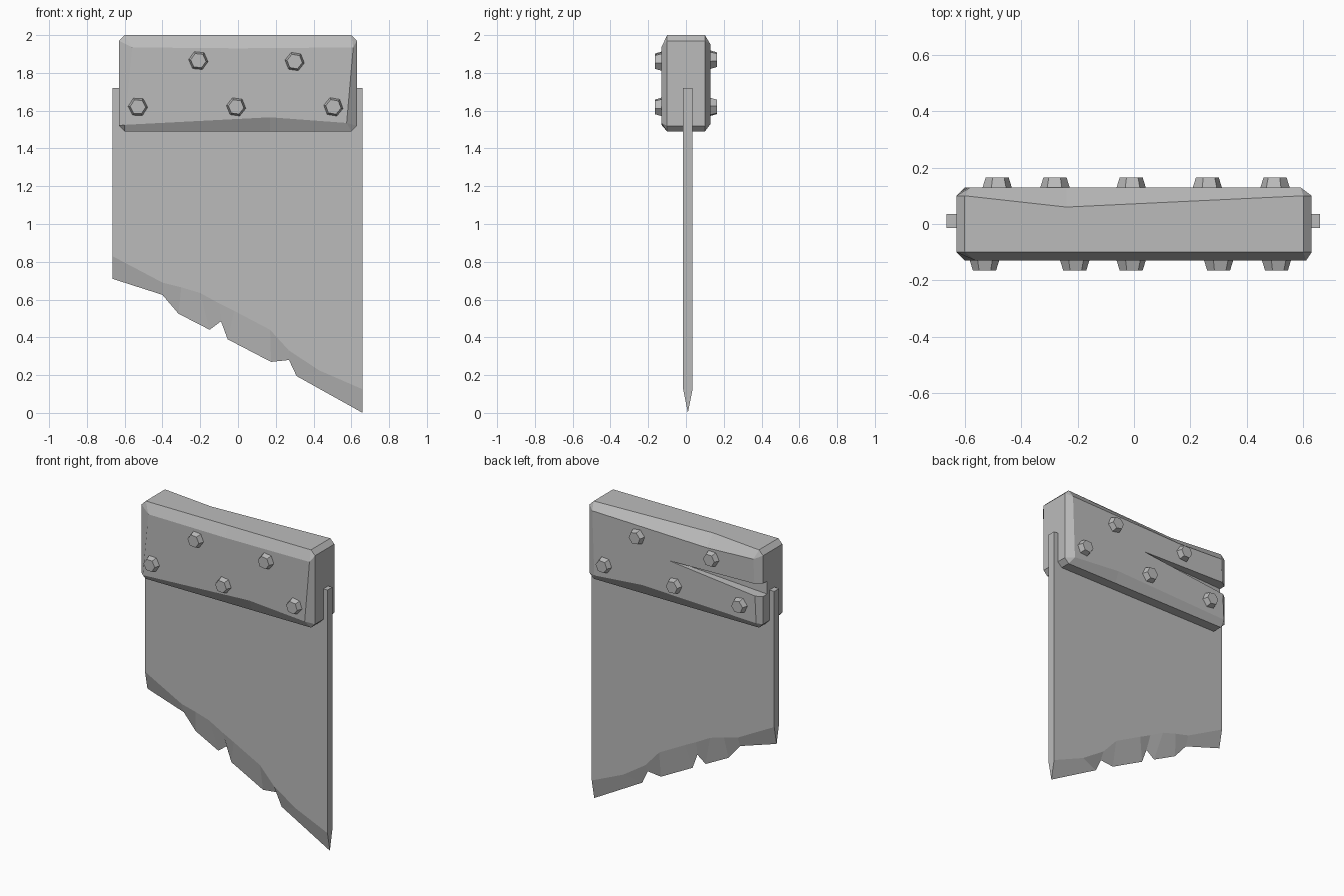
import bpy
import bmesh
import math
import random
from mathutils import Matrix, Vector

random.seed(4)
if "Cube" in bpy.data.objects:
    bpy.data.objects.remove(bpy.data.objects["Cube"])

grey = bpy.data.materials.new("plain_grey")
grey.use_nodes = True
grey.diffuse_color = (0.5, 0.5, 0.5, 1)
grey.node_tree.nodes["Principled BSDF"].inputs["Base Color"].default_value = (0.5, 0.5, 0.5, 1)


def finish(bm, name):
    bmesh.ops.remove_doubles(bm, verts=bm.verts[:], dist=0.0005)
    bmesh.ops.recalc_face_normals(bm, faces=bm.faces[:])
    mesh = bpy.data.meshes.new(name)
    bm.to_mesh(mesh)
    bm.free()
    mesh.materials.append(grey)
    obj = bpy.data.objects.new(name, mesh)
    bpy.context.collection.objects.link(obj)
    return obj


def loft(name, loops, closed=False):
    """Skin equal-length loops; either cap the ends or join last to first."""
    bm = bmesh.new()
    rings = [[bm.verts.new(p) for p in loop] for loop in loops]
    n = len(rings[0])
    pairs = list(zip(rings, rings[1:]))
    if closed:
        pairs.append((rings[-1], rings[0]))
    for a, b in pairs:
        for i in range(n - 1 if closed else n):
            j = (i + 1) % n
            bm.faces.new((a[i], a[j], b[j], b[i]))
    if closed:
        bm.faces.new([r[0] for r in rings])
        bm.faces.new([r[-1] for r in rings])
    else:
        bm.faces.new(rings[0])
        bm.faces.new(rings[-1])
    return finish(bm, name)


# Grip block: chamfered beam with uneven hewn edges
def outer(y, bottom_x, top_x, top_y):
    pts = [(-.60, 1.49), (bottom_x, 1.49), (.60, 1.49), (.63, 1.52), (.63, 1.97),
           (.60, 2), (top_x, 2), (-.60, 2), (-.63, 1.97), (-.63, 1.52)]
    return [(x, top_y if i == 6 else y, z) for i, (x, z) in enumerate(pts)]


def inner(y, bl, bm_, br, tr, tm, tl):
    return [(x, y, z) for x, z in (bl, bm_, br, br, tr, tr, tm, tl, tl, bl)]


block = loft("grip_block", [
    inner(-.13, (-.60, 1.525), (.17, 1.565), (.575, 1.535), (.61, 1.935), (0, 1.93), (-.56, 1.935)),
    outer(-.10, .17, 0, -.10),
    outer(.10, .23, -.24, .06),
    inner(.13, (-.60, 1.53), (.23, 1.56), (.575, 1.53), (.59, 1.95), (-.24, 1.93), (-.58, 1.945)),
])

# Split in the back of the block, widening towards one end
crack = loft("crack_cutter", [
    [(.03, y0, 1.772), (-.75, y1, 1.79), (-.75, y1, 1.69)]
    for y0, y1 in ((.11, .05), (.3, .3))])
crack.hide_render = True
cut = block.modifiers.new("crack", 'BOOLEAN')
cut.operation = 'DIFFERENCE'
cut.solver = 'EXACT'
cut.object = crack
bpy.context.view_layer.objects.active = block
bpy.ops.object.modifier_apply(modifier=cut.name)
bpy.data.objects.remove(crack)

# Blade: flat plate ending in a chipped, slanted cutting edge
edge = [(-.665, .71), (-.4, .625), (-.315, .525), (-.15, .44), (-.09, .485),
        (-.055, .39), (.175, .27), (.27, .28), (.31, .195), (.66, 0)]
shoulder = [(-.665, .83), (-.4, .69), (-.3, .665), (-.2, .635), (-.1, .58),
            (-.02, .54), (.17, .44), (.27, .33), (.43, .225), (.66, .125)]
front_y, back_y = -.015, .035
loft("blade", [
    [(x, front_y, 1.72) for x, z in shoulder],
    [(x, front_y, z) for x, z in shoulder],
    [(x, .01, z) for x, z in edge],
    [(x, back_y, z) for x, z in shoulder],
    [(x, back_y, 1.72) for x, z in shoulder],
], closed=True)


# Bolts: tapered six-sided heads on both broad faces
def bolt(name, x, z, side):
    bm = bmesh.new()
    bmesh.ops.create_cone(bm, cap_ends=True, segments=6, radius1=.055, radius2=.041, depth=.045)
    turn = Matrix.Rotation(random.uniform(-.2, .2) + math.pi / 6, 4, 'Z')
    tilt = Matrix.Rotation(-side * math.pi / 2, 4, 'X')
    place = Matrix.Translation(Vector((x, side * .1425, z)))
    bmesh.ops.transform(bm, matrix=place @ tilt @ turn, verts=bm.verts[:])
    finish(bm, name)


for label, side, spots in (
        ("front", -1, ((-.21, 1.865), (.3, 1.86), (-.53, 1.62), (-.01, 1.62), (.505, 1.62))),
        ("back", 1, ((-.28, 1.87), (.26, 1.87), (-.485, 1.62), (-.01, 1.62), (.5, 1.62)))):
    for i, (x, z) in enumerate(spots):
        bolt(f"{label}_bolt_{i + 1}", x, z, side)
